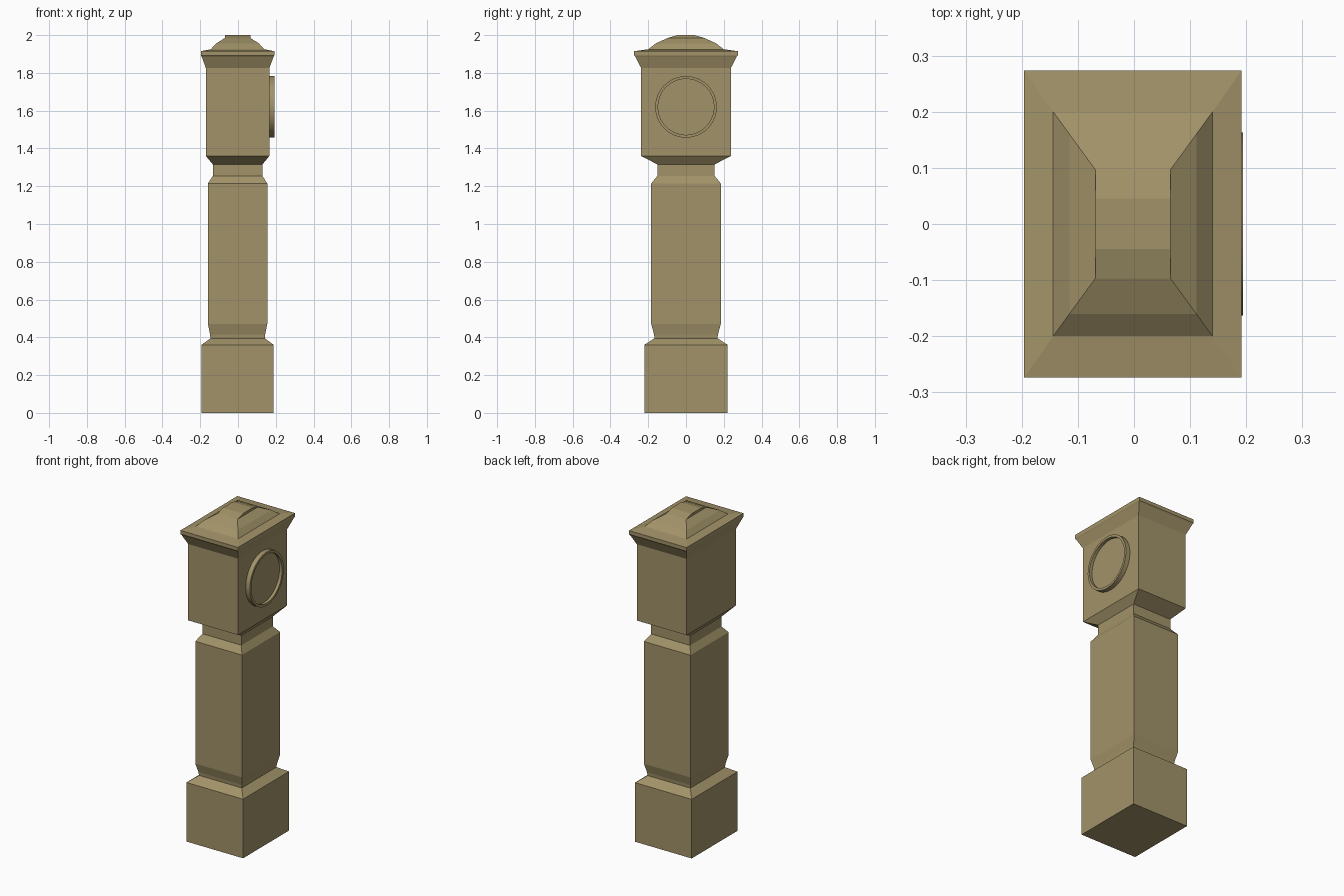
import bpy, bmesh, math

if "Cube" in bpy.data.objects:
    bpy.data.objects.remove(bpy.data.objects["Cube"])

wood = bpy.data.materials.new("tan wood")
wood.diffuse_color = (0.36, 0.29, 0.14, 1)
wood.use_nodes = True
wood.node_tree.nodes["Principled BSDF"].inputs["Base Color"].default_value = wood.diffuse_color
CX = -0.002  # case sits slightly back so the dial balances it


def finish(name, bm):
    bmesh.ops.recalc_face_normals(bm, faces=bm.faces)
    me = bpy.data.meshes.new(name)
    bm.to_mesh(me)
    bm.free()
    me.materials.append(wood)
    ob = bpy.data.objects.new(name, me)
    bpy.context.collection.objects.link(ob)
    return ob


def flip_if_inward(ob):
    # open shells: make side faces point away from the vertical axis
    me = ob.data
    s = sum((p.center.x - CX) * p.normal.x + p.center.y * p.normal.y for p in me.polygons)
    if s < 0:
        me.flip_normals()


def loft(name, rings, bottom=False):
    """Stack of rectangles (half x, half y, z) joined by flat faces."""
    bm = bmesh.new()
    prev = None
    for hx, hy, z in rings:
        cur = [bm.verts.new((CX + sx * hx, sy * hy, z))
               for sx, sy in ((-1, -1), (1, -1), (1, 1), (-1, 1))]
        if prev is None and bottom:
            bm.faces.new(cur[::-1])
        if prev:
            for i in range(4):
                j = (i + 1) % 4
                bm.faces.new((prev[i], prev[j], cur[j], cur[i]))
        prev = cur
    flip_if_inward(finish(name, bm))


# Plinth with sloped shoulder
loft("base", [(0.191, 0.221, 0), (0.191, 0.221, 0.36), (0.144, 0.167, 0.395)], True)
# Waist of the case, with the narrow neck above
loft("waist", [(0.144, 0.167, 0.395), (0.146, 0.169, 0.415), (0.157, 0.184, 0.47),
               (0.157, 0.184, 1.215), (0.131, 0.151, 1.255), (0.131, 0.151, 1.315)])
# Hood holding the dial
loft("hood", [(0.131, 0.151, 1.315), (0.168, 0.237, 1.36), (0.168, 0.237, 1.825)])
# Flared cornice
loft("cornice", [(0.168, 0.237, 1.825), (0.190, 0.268, 1.885),
                 (0.194, 0.274, 1.893), (0.194, 0.274, 1.915)])
# Hipped curved roof
loft("roof", [(0.194, 0.274, 1.915), (0.142, 0.2, 1.925),
              (0.113, 0.16, 1.956), (0.067, 0.097, 1.985)])

# Ridge cap with upright gable ends
bm = bmesh.new()
prof = [(-0.097, 1.985), (-0.045, 2.0), (0.045, 2.0), (0.097, 1.985)]
ends = [[bm.verts.new((CX + s * 0.067, y, z)) for y, z in prof] for s in (-1, 1)]
for e in ends:
    bm.faces.new(e)
for i in range(4):
    j = (i + 1) % 4
    bm.faces.new((ends[0][i], ends[0][j], ends[1][j], ends[1][i]))
finish("ridge_cap", bm)

# Round dial: raised rim with a recessed face, turned about the x axis
bm = bmesh.new()
N = 48
rings = []
for r, x in ((0.163, 0.165), (0.163, 0.194), (0.148, 0.194), (0.148, 0.176)):
    rings.append([bm.verts.new((x, r * math.cos(2 * math.pi * k / N),
                                1.62 + r * math.sin(2 * math.pi * k / N))) for k in range(N)])
for a, b in zip(rings, rings[1:]):
    for k in range(N):
        m = (k + 1) % N
        bm.faces.new((a[k], a[m], b[m], b[k])).smooth = True
bm.faces.new(rings[-1])
bm.faces.new(rings[0])
dial = finish("dial", bm)
bpy.context.view_layer.objects.active = dial
dial.select_set(True)
bpy.ops.object.shade_smooth_by_angle(angle=math.radians(30))
